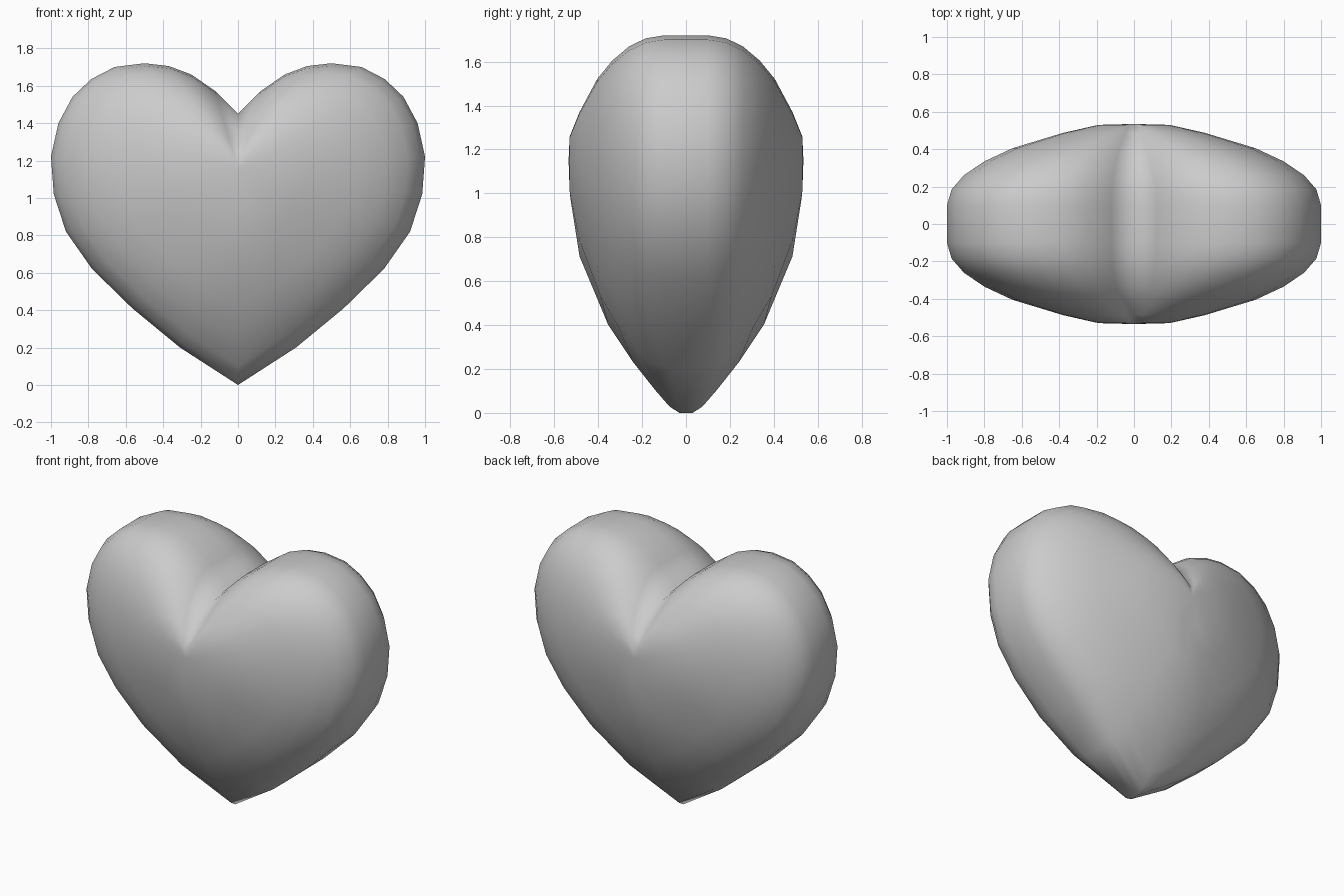
import bpy, bmesh

if "Cube" in bpy.data.objects:
    bpy.data.objects.remove(bpy.data.objects["Cube"])

# Right half of the heart outline (x, z), from bottom tip to top notch
HALF = [(0, 0), (0.31, 0.20), (0.565, 0.41), (0.78, 0.62), (0.92, 0.82),
        (0.985, 1.02), (1.0, 1.22), (0.96, 1.40), (0.885, 1.54), (0.785, 1.635),
        (0.66, 1.70), (0.5, 1.72), (0.37, 1.705), (0.25, 1.66), (0.12, 1.57), (0, 1.45)]
outline = HALF + [(-x, z) for x, z in HALF[-2:0:-1]]

# Inset rings: scale, half depth, half depth towards the thinner tip
RINGS = [(1.0, 0.10, 0.03), (0.975, 0.185, 0.075), (0.91, 0.26, 0.14),
         (0.80, 0.335, 0.24), (0.65, 0.405, 0.355), (0.38, 0.487, 0.485),
         (0.19, 0.53, 0.515)]
CENTRE_Z, CENTRE_Y = 1.15, 0.535
n = len(outline)


def tip_weight(i):
    return {0: 1.0, 1: 0.3}.get(min(i, n - i), 0.0)


bm = bmesh.new()


def ring(scale, depth, tip_depth, side):
    verts = []
    for i, (x, z) in enumerate(outline):
        w = tip_weight(i)
        y = depth * (1 - w) + tip_depth * w
        verts.append(bm.verts.new((x * scale, side * y, CENTRE_Z + (z - CENTRE_Z) * scale)))
    return verts


def bridge(a, b):
    for i in range(n):
        j = (i + 1) % n
        bm.faces.new((a[i], a[j], b[j], b[i]))


# Puffed front and back, closed with a fan at the middle
front = [ring(*r, -1) for r in RINGS]
back = [ring(*r, 1) for r in RINGS]
for rings, side in ((front, -1), (back, 1)):
    for a, b in zip(rings, rings[1:]):
        bridge(a, b)
    pole = bm.verts.new((0, side * CENTRE_Y, CENTRE_Z))
    last = rings[-1]
    for i in range(n):
        bm.faces.new((last[i], last[(i + 1) % n], pole))

# Rim band joining front and back
bridge(front[0], back[0])

bmesh.ops.recalc_face_normals(bm, faces=bm.faces)
for f in bm.faces:
    f.smooth = True
mesh = bpy.data.meshes.new("heart")
bm.to_mesh(mesh)
bm.free()
heart = bpy.data.objects.new("heart", mesh)
bpy.context.collection.objects.link(heart)
